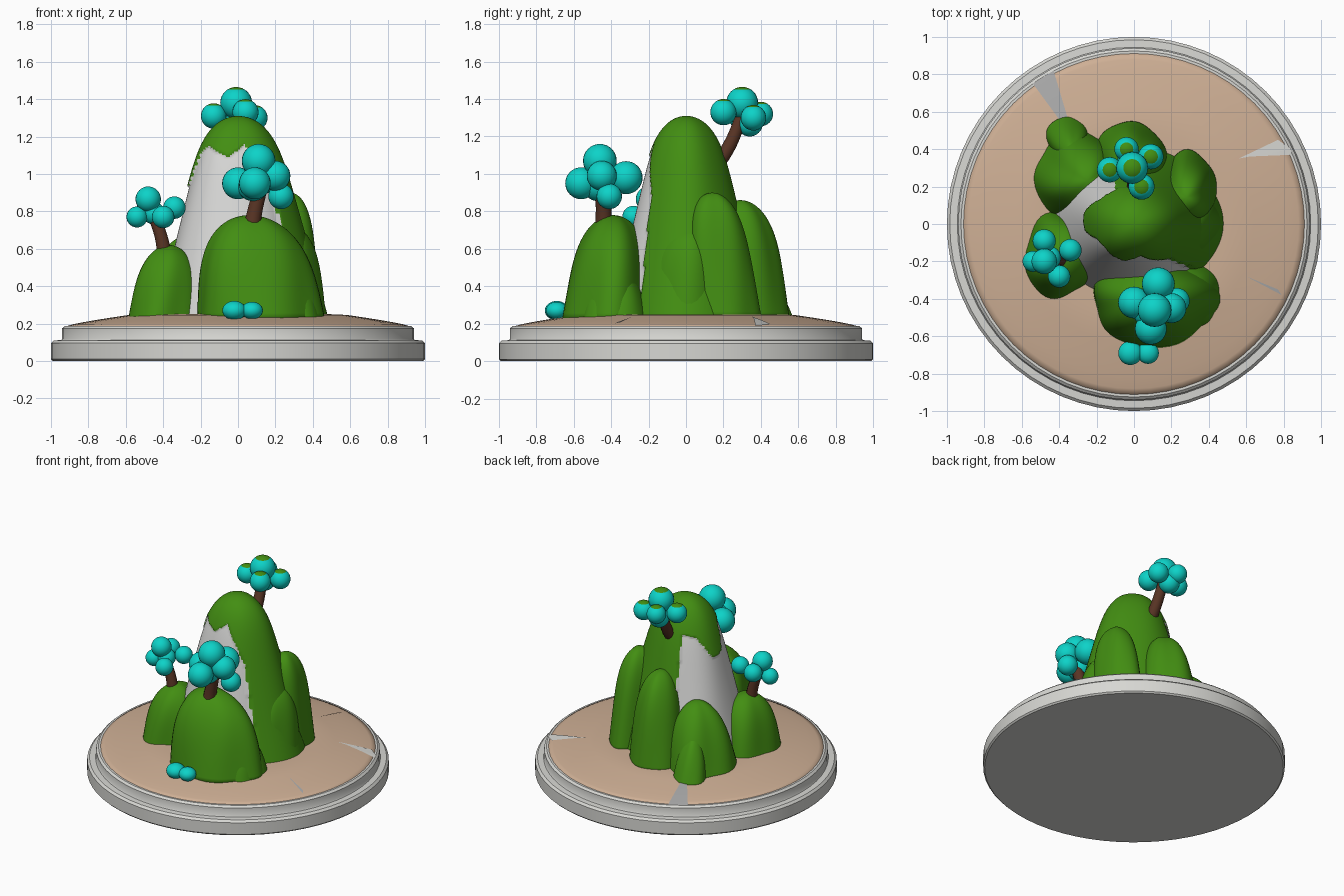
import bpy, bmesh, math
from math import sin, cos, pi, radians
from mathutils import Vector

old = bpy.data.objects.get("Cube")
if old:
    bpy.data.objects.remove(old, do_unlink=True)


def material(name, r, g, b):
    m = bpy.data.materials.new(name)
    m.use_nodes = True
    m.diffuse_color = (r, g, b, 1)
    bsdf = next(n for n in m.node_tree.nodes if n.type == 'BSDF_PRINCIPLED')
    bsdf.inputs["Base Color"].default_value = (r, g, b, 1)
    bsdf.inputs["Roughness"].default_value = 0.8
    return m


STONE = material("pale stone", .68, .68, .65)
SAND = material("sand", .62, .43, .3)
GRASS = material("grass green", .055, .27, .006)
ROCK = material("white rock", .68, .68, .67)
LEAF = material("turquoise leaves", .004, .65, .58)
BARK = material("brown bark", .1, .035, .018)
GREY = material("crack grey", .4, .4, .4)


def finish(bm, name, mats, angle=180):
    """Turn a bmesh into a smooth-shaded object."""
    bmesh.ops.remove_doubles(bm, verts=bm.verts, dist=1e-5)
    bmesh.ops.recalc_face_normals(bm, faces=bm.faces)
    me = bpy.data.meshes.new(name)
    for f in bm.faces:
        f.smooth = True
    bm.to_mesh(me)
    bm.free()
    me.set_sharp_from_angle(angle=radians(angle))
    for m in mats:
        me.materials.append(m)
    ob = bpy.data.objects.new(name, me)
    bpy.context.collection.objects.link(ob)
    return ob


def loft(rings, paint=None):
    """Skin a list of equal rings; paint gives a material index per face centre."""
    bm = bmesh.new()
    rows = [[bm.verts.new(p) for p in ring] for ring in rings]
    n = len(rows[0])
    for a, b in zip(rows, rows[1:]):
        for i in range(n):
            j = (i + 1) % n
            f = bm.faces.new((a[i], a[j], b[j], b[i]))
            if paint:
                f.material_index = paint(f.calc_center_median())
    bm.faces.new(rows[0][::-1])
    return bm


def lathe(name, profile, mats, angle=35):
    rings = [[(r * cos(i * pi / 32), r * sin(i * pi / 32), z) for i in range(64)]
             for r, z in profile]
    return finish(loft(rings), name, mats, angle)


# Round stepped base and sandy ground
lathe("stone_base", [(.99, 0), (1, .01), (1, .095), (.985, .11), (.945, .112),
                     (.94, .12), (.94, .175), (.925, .188), (0, .188)], [STONE])


def ground_z(r):
    return .187 + (.25 - .187) * min(1, max(0, (.915 - r) / .36)) ** .8


lathe("sand_ground", [(.915, .15)] + [(r, ground_z(r)) for r in
      (.915, .88, .82, .76, .7, .64, .58, .5, .3, 0)], [SAND], 80)


# Cracks lying on the sand
def crack(name, points, mat):
    bm = bmesh.new()
    steps = 5
    a, b, tip = [Vector(p) for p in points]
    left = [a.lerp(tip, i / steps) for i in range(steps + 1)]
    right = [b.lerp(tip, i / steps) for i in range(steps + 1)]
    rows = [[bm.verts.new((p.x, p.y, ground_z(p.length) + .004)) for p in pair]
            for pair in zip(left, right)]
    for p, q in zip(rows, rows[1:]):
        bm.faces.new((p[0], p[1], q[1], q[0]))
    return finish(bm, name, [mat])


crack("wide_crack", [(-.54, .75), (-.43, .82), (-.32, .45)], GREY)
crack("side_crack", [(.84, .4), (.77, .45), (.56, .35)], STONE)
crack("side_crack_small", [(.84, .37), (.84, .4), (.6, .36)], STONE)
crack("front_crack", [(.79, -.38), (.77, -.35), (.6, -.28)], GREY)
crack("back_crack", [(.27, .79), (.29, .79), (.24, .6)], SAND)


# Rock shapes: tapered, round-topped, slightly lobed columns
def rock(name, base, top, rx, ry, taper, power, lobes=.05, phase=0.0,
         cover=None, seg=48, rows=24):
    rings = []
    bottom = .22
    for k in range(rows + 1):
        t = sin(k / rows * pi / 2) if not cover else 1 - (1 - k / rows) ** 1.5
        z = bottom + (top[2] - bottom) * t
        size = (1 - taper * t) * math.sqrt(max(0, 1 - t ** power))
        cx, cy = base[0] + (top[0] - base[0]) * t, base[1] + (top[1] - base[1]) * t
        ring = []
        for i in range(seg):
            a = 2 * pi * i / seg
            s = size * (1 + lobes * sin(3 * a + phase + t)
                        + lobes * .6 * sin(5 * a + 2 * phase - 2 * t))
            if cover and cover(a, z):
                s *= 1.05
            ring.append((cx + rx * s * cos(a), cy + ry * s * sin(a), z))
        rings.append(ring)
    paint = None
    if cover:
        def paint(c):
            u, v = (c.x - base[0]) / rx, (c.y - base[1]) / ry
            return 0 if cover(math.atan2(v, u), c.z) else 1
    return finish(loft(rings, paint), name, [GRASS, ROCK])


# Lower edge of the grass cap around the peak: (angle, height)
EDGE = [(108, .6), (115, 1.1), (140, 1.08), (165, .93), (188, .94), (205, 1.12),
        (222, 1.15), (257, 1.09), (280, 1.16), (300, 1.02), (312, .9), (318, .5)]


def grassy(angle, z):
    d = math.degrees(angle) % 360
    for (a, za), (b, zb) in zip(EDGE, EDGE[1:]):
        if a <= d < b:
            return z > za + (zb - za) * (d - a) / (b - a)
    return True


rock("main_peak", (0, 0), (0, 0, 1.31), .45, .4, .62, 12, .02, 1, grassy, 128, 90)
rock("front_mound", (.11, -.42), (.06, -.39, .78), .335, .235, .2, 4, .05, .6)
rock("front_mound_foot", (.33, -.38), (.28, -.38, .5), .13, .17, .2, 3, .03)
rock("right_mound", (-.4, -.17), (-.37, -.17, .62), .19, .23, .25, 4, .05, 2)
rock("left_mound", (.3, .0), (.28, .02, .72), .16, .21, .2, 5, .05, 1)
rock("left_back_mound", (.29, .2), (.28, .14, .9), .155, .19, .25, 6, .05, 3)
rock("back_mound", (-.02, .32), (-.0, .29, .86), .19, .24, .3, 5, .05, .5)
rock("back_right_mound", (-.3, .26), (-.25, .23, .68), .24, .24, .35, 4, .06, 2.5)
rock("back_right_foot", (-.36, .46), (-.33, .38, .5), .11, .12, .3, 3, .04)


# Trees: bent trunk plus a cluster of leaf balls
def trunk(name, points, radius):
    cu = bpy.data.curves.new(name, 'CURVE')
    cu.dimensions = '3D'
    cu.bevel_depth = radius
    cu.bevel_resolution = 3
    cu.use_fill_caps = True
    sp = cu.splines.new('BEZIER')
    sp.bezier_points.add(len(points) - 1)
    for i, (bp, p) in enumerate(zip(sp.bezier_points, points)):
        bp.co = p
        bp.handle_left_type = bp.handle_right_type = 'AUTO'
        bp.radius = 1.15 - .15 * i
    cu.materials.append(BARK)
    bpy.context.collection.objects.link(bpy.data.objects.new(name, cu))


def leaves(name, balls, squash=1.0, mossy=False):
    bm = bmesh.new()
    for x, y, z, r in balls:
        new = bmesh.ops.create_uvsphere(bm, u_segments=24, v_segments=16, radius=r)["verts"]
        for v in new:
            v.co = Vector((x + v.co.x, y + v.co.y, z + v.co.z * squash))
    bm.normal_update()
    for f in bm.faces:
        f.material_index = int(mossy and f.normal.z > .86)
    finish(bm, name, [LEAF, GRASS])


trunk("front_trunk", [(.07, -.44, .68), (.09, -.44, .8), (.13, -.45, .95)], .042)
leaves("front_leaves", [(.11, -.46, 1.07, .09), (.13, -.32, .98, .088), (.0, -.42, .95, .085),
                        (.23, -.41, .88, .068), (.09, -.56, .95, .085), (.2, -.45, .99, .08),
                        (.08, -.47, .94, .085)])
trunk("right_trunk", [(-.39, -.19, .54), (-.41, -.19, .66), (-.46, -.19, .8)], .036)
leaves("right_leaves", [(-.48, -.2, .865, .068), (-.48, -.09, .82, .062), (-.54, -.2, .77, .056),
                        (-.34, -.14, .82, .06), (-.4, -.28, .77, .06), (-.45, -.18, .79, .06)])
trunk("summit_trunk", [(0, .12, 1.0), (0, .22, 1.13), (-.01, .31, 1.34)], .038)
leaves("summit_leaves", [(-.01, .3, 1.38, .085), (-.13, .29, 1.31, .068), (-.04, .4, 1.32, .065),
                         (.09, .36, 1.3, .068), (.04, .2, 1.33, .07), (-.02, .34, 1.27, .07)],
       mossy=True)

# Little bush on the ground
leaves("ground_bush", [(-.02, -.69, .27, .064), (.075, -.69, .27, .058)], .8)
